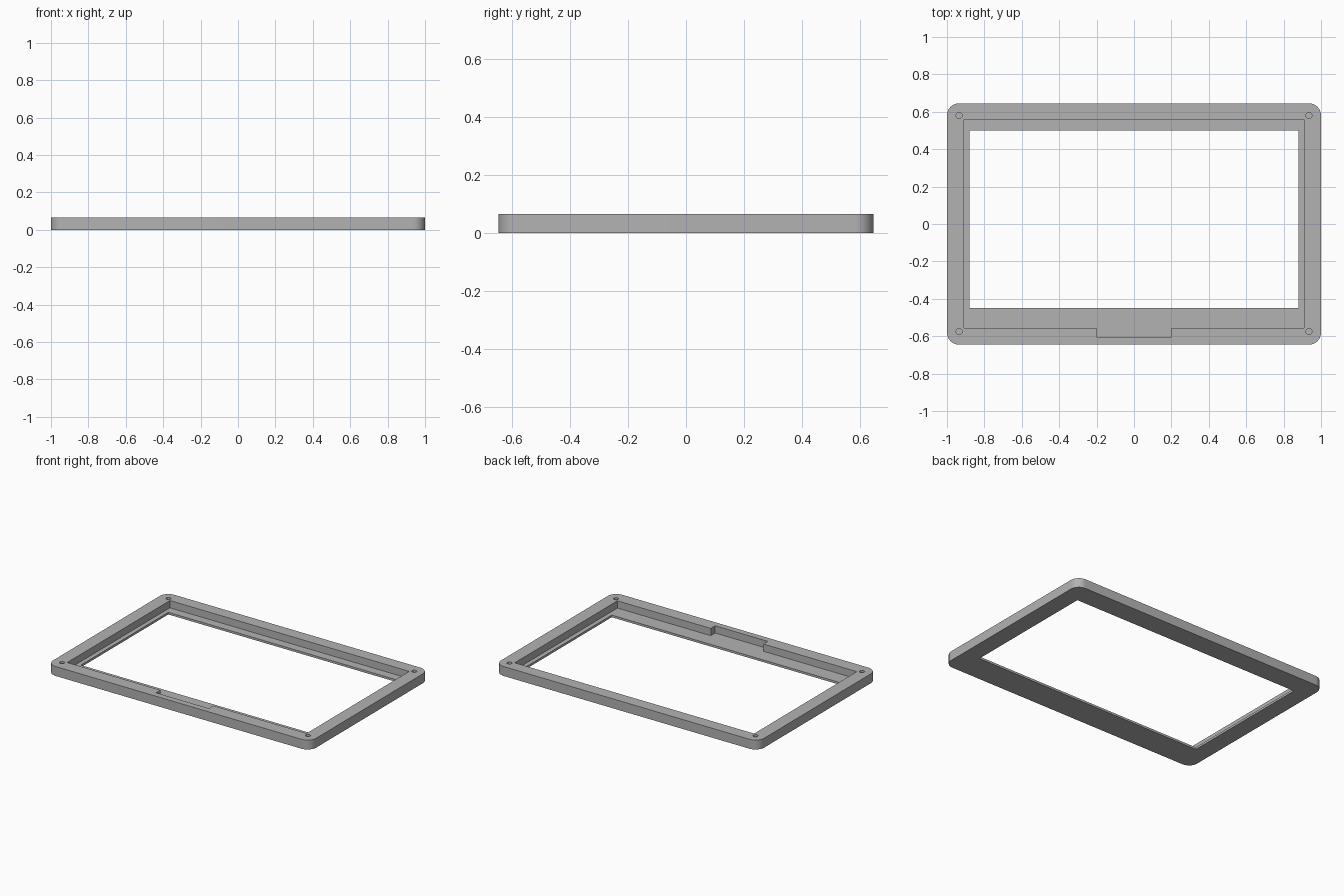
import bpy, bmesh, math

if "Cube" in bpy.data.objects:
    bpy.data.objects.remove(bpy.data.objects["Cube"], do_unlink=True)

HALF_X, HALF_Y, HEIGHT = 1.0, 0.645, 0.065
CORNER, LEDGE = 0.065, 0.015

grey = bpy.data.materials.new("plain grey")
grey.use_nodes = True
grey.diffuse_color = (0.45, 0.45, 0.45, 1)
grey.node_tree.nodes["Principled BSDF"].inputs["Base Color"].default_value = grey.diffuse_color


def prism(name, outline, z0, z1):
    """Extrude a counter-clockwise outline from z0 up to z1."""
    bm = bmesh.new()
    base = bm.faces.new([bm.verts.new((x, y, z0)) for x, y in outline])
    top = bmesh.ops.extrude_face_region(bm, geom=[base])["geom"]
    verts = [v for v in top if isinstance(v, bmesh.types.BMVert)]
    bmesh.ops.translate(bm, verts=verts, vec=(0, 0, z1 - z0))
    bmesh.ops.recalc_face_normals(bm, faces=bm.faces)
    mesh = bpy.data.meshes.new(name)
    bm.to_mesh(mesh)
    bm.free()
    mesh.materials.append(grey)
    obj = bpy.data.objects.new(name, mesh)
    bpy.context.collection.objects.link(obj)
    return obj


def arc(cx, cy, radius, start, sweep, steps):
    angles = [math.radians(start + sweep * i / steps) for i in range(steps + 1)]
    return [(cx + radius * math.cos(a), cy + radius * math.sin(a)) for a in angles]


def cut(body, cutter):
    """Subtract the cutter for good and remove it."""
    mod = body.modifiers.new("cut", "BOOLEAN")
    mod.operation, mod.solver, mod.object = "DIFFERENCE", "EXACT", cutter
    cutter.hide_render = True
    bpy.context.view_layer.objects.active = body
    bpy.ops.object.modifier_apply(modifier=mod.name)
    bpy.data.objects.remove(cutter, do_unlink=True)


# Rounded slab
outline = []
for i, (sx, sy) in enumerate([(1, 1), (-1, 1), (-1, -1), (1, -1)]):
    outline += arc(sx * (HALF_X - CORNER), sy * (HALF_Y - CORNER), CORNER, 90 * i, 90, 12)
frame = prism("bezel_frame", outline, 0, HEIGHT)

# Panel recess with the cable notch in its front edge
recess = [(-0.91, 0.56), (-0.91, -0.555), (-0.2, -0.555), (-0.2, -0.603),
          (0.2, -0.603), (0.2, -0.555), (0.91, -0.555), (0.91, 0.56)]
cut(frame, prism("recess_cutter", recess, LEDGE, HEIGHT + 0.1))

# Window opening, leaving the thin ledge
window = [(-0.88, -0.45), (0.88, -0.45), (0.88, 0.5), (-0.88, 0.5)]
cut(frame, prism("window_cutter", window, -0.1, HEIGHT + 0.1))

# Blind screw holes in the corners
for x in (-0.935, 0.935):
    for y in (-0.575, 0.58):
        hole = arc(x, y, 0.016, 0, 360, 24)[:-1]
        cut(frame, prism("hole_cutter", hole, LEDGE, HEIGHT + 0.1))

# Smooth round corners, crisp edges
bpy.ops.object.select_all(action="DESELECT")
frame.select_set(True)
bpy.context.view_layer.objects.active = frame
bpy.ops.object.shade_smooth_by_angle(angle=math.radians(30))
